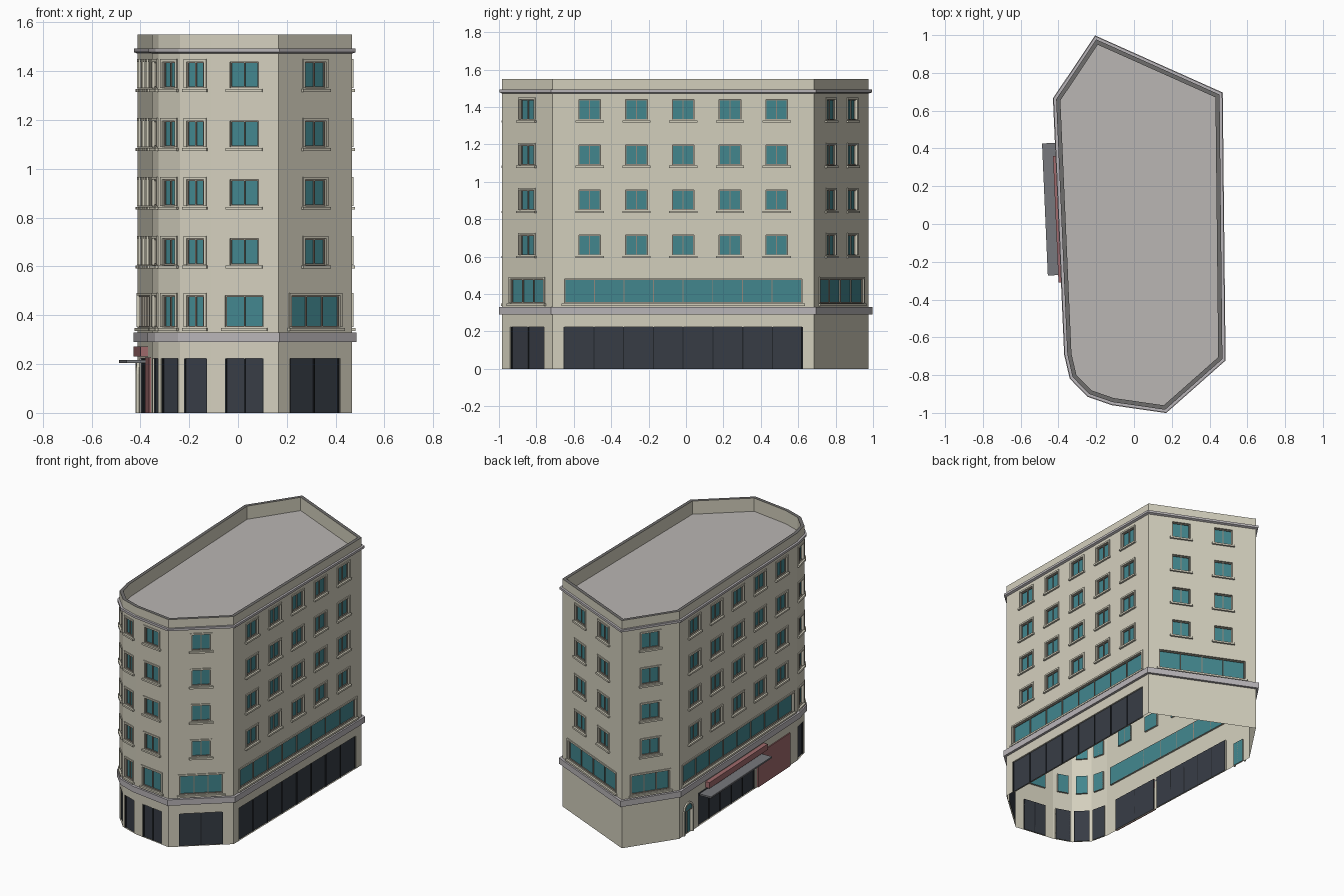
import bpy, bmesh, math
from mathutils import Vector

if "Cube" in bpy.data.objects:
    bpy.data.objects.remove(bpy.data.objects["Cube"])


def srgb(h):
    c = [int(h[i:i + 2], 16) / 255 for i in (0, 2, 4)]
    return [v / 12.92 if v < 0.04045 else ((v + 0.055) / 1.055) ** 2.4 for v in c] + [1]


MATS = {}
for key, col in {"beige wall": "d3cfbd", "teal glass": "42868e", "dark shop glass": "373c45",
                 "taupe frame": "8f897d", "black mullion": "22262b", "grey ledge": "b9b5b8",
                 "roof grey": "bab6b3", "dark coping": "6e6d6c", "dusty red": "a06a6c",
                 "canopy grey": "77797d"}.items():
    MATS[key] = bpy.data.materials.new(key)
    MATS[key].diffuse_color = srgb(col)

PARTS = {}   # part name -> (bmesh, material)


def part(name, mat):
    if name not in PARTS:
        PARTS[name] = (bmesh.new(), mat)
    return PARTS[name][0]


def face(bm, pts):
    return bm.faces.new([bm.verts.new(p) for p in pts])


# Footprint, counter-clockwise from the front corner
FOOT = [Vector(p) for p in [(0.165, -0.983), (0.468, -0.715), (0.453, 0.685), (-0.2, 0.977),
                            (-0.412, 0.66), (-0.353, -0.69), (-0.325, -0.81),
                            (-0.237, -0.9), (-0.113, -0.943)]]
TOP = 1.55


def outline(d):
    """Footprint offset outward by d with mitred corners."""
    res = []
    for i, p in enumerate(FOOT):
        e1, e2 = (p - FOOT[i - 1]).normalized(), (FOOT[(i + 1) % len(FOOT)] - p).normalized()
        n1, n2 = Vector((e1.y, -e1.x)), Vector((e2.y, -e2.x))
        res.append(p + (n1 + n2) * d / (1 + n1.dot(n2)))
    return res


def sweep(name, mat, profile):
    """Run a (offset, height) profile around the building."""
    bm = part(name, mat)
    loops = [[(p.x, p.y, z) for p in outline(d)] for d, z in profile]
    n = len(FOOT)
    for a, b in zip(loops, loops[1:]):
        for i in range(n):
            j = (i + 1) % n
            face(bm, [a[i], a[j], b[j], b[i]])


class Wall:
    def __init__(self, a, b):
        self.a, self.len = a, (b - a).length
        self.d = (b - a).normalized()
        self.n = Vector((self.d.y, -self.d.x))
        self.holes = []

    def pt(self, u, out, z):
        p = self.a + self.d * u + self.n * out
        return (p.x, p.y, z)

    def box(self, name, mat, u0, u1, o0, o1, z0, z1):
        bm = part(name, mat)
        v = [bm.verts.new(self.pt(u, o, z)) for z in (z0, z1)
             for u, o in ((u0, o1), (u1, o1), (u1, o0), (u0, o0))]
        for f in ((3, 2, 1, 0), (4, 5, 6, 7), (0, 1, 5, 4), (1, 2, 6, 5), (2, 3, 7, 6), (3, 0, 4, 7)):
            bm.faces.new([v[i] for i in f])

    def opening(self, u0, u1, z0, z1, pane, mat, depth):
        """Hole with reveals and a recessed pane."""
        self.holes.append((u0, u1, z0, z1))
        c = [(u0, z0), (u1, z0), (u1, z1), (u0, z1)]
        bm = part("walls", "beige wall")
        for (ua, za), (ub, zb) in zip(c, c[1:] + c[:1]):
            face(bm, [self.pt(ua, 0, za), self.pt(ub, 0, zb),
                      self.pt(ub, -depth, zb), self.pt(ua, -depth, za)])
        face(part(pane, mat), [self.pt(u, -depth, z) for u, z in c])

    def window(self, mid, w, z0, z1, panes):
        u0, u1, dp, t = mid - w / 2, mid + w / 2, 0.012, 0.005
        self.opening(u0, u1, z0, z1, "window_glass", "teal glass", dp)
        fr = ("window_frames", "taupe frame")
        for i in range(panes + 1):      # upright bars
            c = u0 + t / 2 + (w - t) * i / panes
            self.box(*fr, c - t / 2, c + t / 2, -dp, -0.005, z0, z1)
        self.box(*fr, u0, u1, -dp, -0.005, z0, z0 + t)
        self.box(*fr, u0, u1, -dp, -0.005, z1 - t, z1)
        s, b = ("window_surrounds", "beige wall"), 0.011
        self.box(*s, u0 - b, u0, 0, 0.006, z0, z1 + b)
        self.box(*s, u1, u1 + b, 0, 0.006, z0, z1 + b)
        self.box(*s, u0, u1, 0, 0.006, z1, z1 + b)
        self.box("window_sills", "beige wall", u0 - 0.017, u1 + 0.017, 0, 0.013, z0 - 0.016, z0 - 0.004)

    def shop(self, u0, u1, panes):
        self.opening(u0, u1, 0, 0.223, "shop_glass", "dark shop glass", 0.01)
        for i in range(panes + 1):
            c = u0 + 0.003 + (u1 - u0 - 0.006) * i / panes
            self.box("shop_mullions", "black mullion", c - 0.003, c + 0.003, -0.01, -0.005, 0, 0.223)

    def build(self):
        us = sorted({0, self.len, *(h[0] for h in self.holes), *(h[1] for h in self.holes)})
        zs = sorted({0, TOP, *(h[2] for h in self.holes), *(h[3] for h in self.holes)})
        for u0, u1 in zip(us, us[1:]):
            for z0, z1 in zip(zs, zs[1:]):
                u, z = (u0 + u1) / 2, (z0 + z1) / 2
                if not any(h[0] < u < h[1] and h[2] < z < h[3] for h in self.holes):
                    face(part("walls", "beige wall"), [self.pt(u0, 0, z0), self.pt(u1, 0, z0),
                                                       self.pt(u1, 0, z1), self.pt(u0, 0, z1)])


# Per wall: window centres (offset from middle), window width, first-floor width and panes, shop width and panes
FIVE = (-0.5, -0.25, 0, 0.25, 0.5)
LAYOUT = [((0,), 0.115, 0.267, 3, 0.275, 2),
          (FIVE, 0.117, 1.27, 8, 1.28, 8),
          ((-0.14, 0.14), 0.117, 0.57, 4, 0, 0),
          ((0,), 0.117, 0.25, 3, 0, 0),
          (FIVE, 0.117, 1.27, 8, 0, 0),
          ((0,), 0.074, 0.074, 2, 0.095, 1),
          ((0,), 0.074, 0.074, 2, 0.098, 1),
          ((0,), 0.074, 0.074, 2, 0.1, 1),
          ((0,), 0.117, 0.157, 2, 0.16, 2)]
walls = []
for i, (cols, w, fw, fp, sw, sp) in enumerate(LAYOUT):
    wall = Wall(FOOT[i], FOOT[(i + 1) % len(FOOT)])
    walls.append(wall)
    m = wall.len / 2
    for k in range(4):
        for c in cols:
            wall.window(m + c, w, 0.607 + 0.2415 * k, 0.714 + 0.2415 * k, 2)
    wall.window(m, fw, 0.352, 0.48, fp)
    if sw:
        wall.shop(m - sw / 2, m + sw / 2, sp)

# Entrance side: arched door, shopfront under a canopy, red panelled bay
left = walls[4]
left.shop(0.22, 0.87, 5)
left.shop(0.90, 1.26, 2)
left.box("red_panel", "dusty red", 0.895, 1.265, 0, 0.008, 0, 0.226)
left.box("red_sign", "dusty red", 0.3, 0.97, 0, 0.03, 0.232, 0.272)
left.box("canopy", "canopy grey", 0.23, 0.93, 0, 0.085, 0.205, 0.216)
DU, DR, DZ = 0.098, 0.042, 0.16
left.opening(DU - DR, DU + DR, 0, DZ, "door_glass", "teal glass", 0.01)
arc = [(math.cos(math.pi * i / 10), math.sin(math.pi * i / 10)) for i in range(11)]
face(part("door_fanlight", "teal glass"), [left.pt(DU + c * DR, 0.003, DZ + s * DR) for c, s in arc][::-1])
trim = part("door_arch", "beige wall")
for (c0, s0), (c1, s1) in zip(arc, arc[1:]):
    ring = [(r, o) for r, o in ((DR, 0), (DR, 0.01), (DR + 0.012, 0.01), (DR + 0.012, 0))]
    for (ra, oa), (rb, ob) in zip(ring, ring[1:]):
        face(trim, [left.pt(DU + c0 * ra, oa, DZ + s0 * ra), left.pt(DU + c1 * ra, oa, DZ + s1 * ra),
                    left.pt(DU + c1 * rb, ob, DZ + s1 * rb), left.pt(DU + c0 * rb, ob, DZ + s0 * rb)])
for s in (-1, 1):
    a, b = sorted((DU + s * DR, DU + s * (DR + 0.012)))
    left.box("door_arch", "beige wall", a, b, 0, 0.01, 0, DZ)
left.box("door_bars", "taupe frame", DU - 0.003, DU + 0.003, -0.01, -0.004, 0, DZ)
left.box("door_bars", "taupe frame", DU - DR, DU + DR, -0.01, 0.004, DZ - 0.006, DZ)

for wall in walls:
    wall.build()

# Ledges, parapet and roof
sweep("lower_ledge", "grey ledge", [(0, 0.29), (0.017, 0.29), (0.017, 0.33), (0, 0.33)])
sweep("cornice", "grey ledge", [(0, 1.472), (0.014, 1.478), (0.014, 1.493), (0, 1.493)])
sweep("parapet_coping", "dark coping", [(0, TOP), (-0.022, TOP)])
sweep("parapet_inside", "beige wall", [(-0.022, TOP), (-0.022, 1.46)])
face(part("roof", "roof grey"), [(p.x, p.y, 1.46) for p in outline(-0.022)])

# Turn every part into an object
for name, (bm, mat) in PARTS.items():
    if name not in ("walls", "window_glass", "shop_glass", "roof"):
        bmesh.ops.remove_doubles(bm, verts=bm.verts, dist=1e-6) if name == "door_arch" else None
        if name not in ("lower_ledge", "cornice", "parapet_coping", "parapet_inside"):
            bmesh.ops.recalc_face_normals(bm, faces=bm.faces)
    me = bpy.data.meshes.new(name)
    bm.to_mesh(me)
    bm.free()
    me.materials.append(MATS[mat])
    bpy.context.collection.objects.link(bpy.data.objects.new(name, me))

for m in bpy.data.materials:
    if m.users and not m.is_grease_pencil:
        m.use_nodes = True
        m.node_tree.nodes["Principled BSDF"].inputs["Base Color"].default_value = m.diffuse_color
